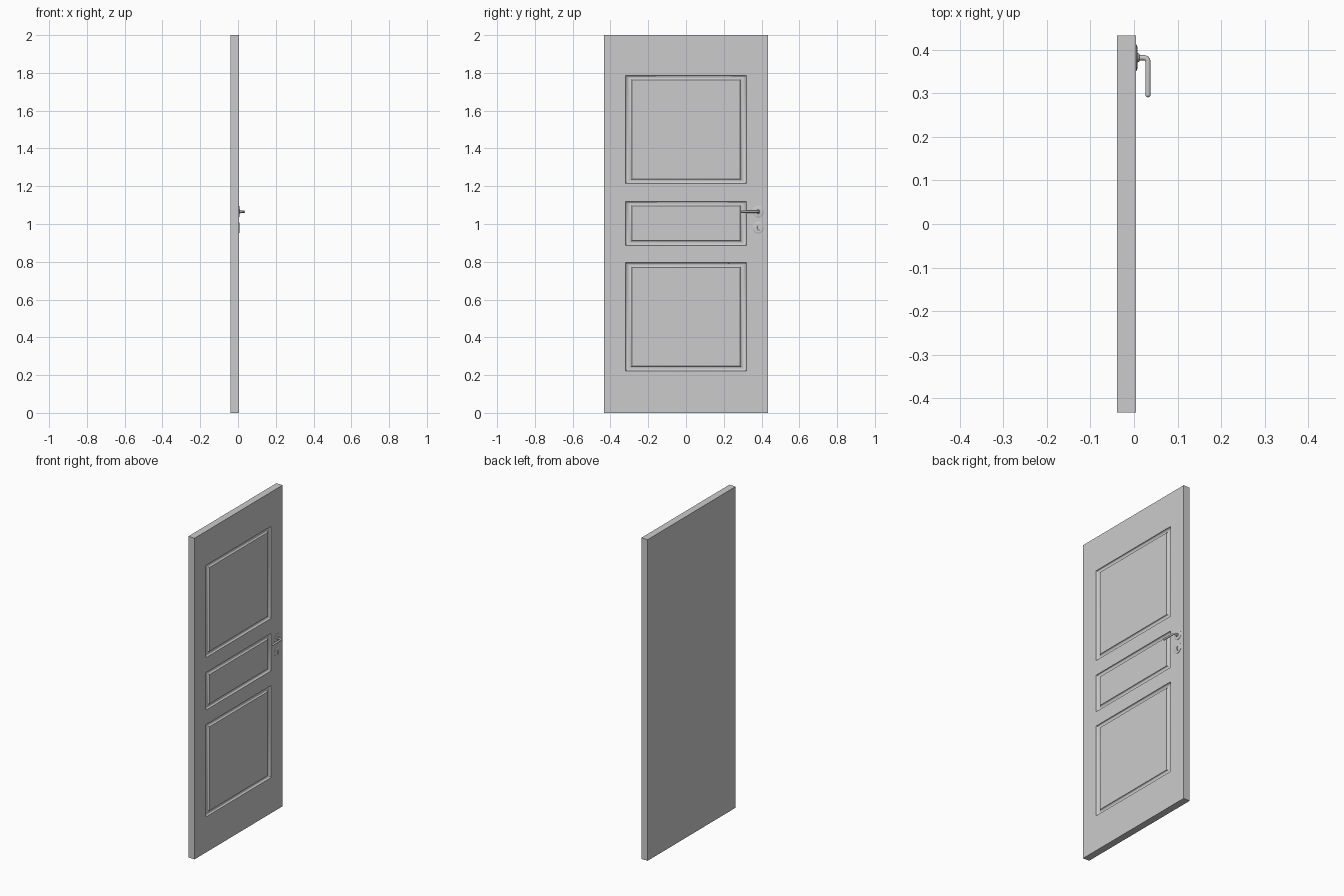
import bpy, bmesh, math
from mathutils import Vector

if "Cube" in bpy.data.objects:
    bpy.data.objects.remove(bpy.data.objects["Cube"])

FRONT, BACK, HW, H = 0.0045, -0.039, 0.433, 2.0
DEPTH, STEPS = 0.012, 10


def finish(name, bm, angle=35):
    bmesh.ops.remove_doubles(bm, verts=bm.verts, dist=1e-5)
    bmesh.ops.recalc_face_normals(bm, faces=bm.faces)
    mesh = bpy.data.meshes.new(name)
    bm.to_mesh(mesh)
    bm.free()
    ob = bpy.data.objects.new(name, mesh)
    bpy.context.collection.objects.link(ob)
    bpy.context.view_layer.objects.active = ob
    ob.select_set(True)
    bpy.ops.object.shade_smooth_by_angle(angle=math.radians(angle))
    ob.select_set(False)
    return ob


def face(bm, pts):
    bm.faces.new([bm.verts.new(p) for p in pts])


def rect(y0, y1, z0, z1, x):
    return [(x, y0, z0), (x, y1, z0), (x, y1, z1), (x, y0, z1)]


# Door slab: front grid whose centre cells carry a rounded groove and a flat panel
bm = bmesh.new()
ys = [-HW, -0.32, 0.32, HW]
zs = [0, 0.222, 0.795, 0.887, 1.12, 1.214, 1.787, H]
for i in range(3):
    for j in range(7):
        y0, y1, z0, z1 = ys[i], ys[i + 1], zs[j], zs[j + 1]
        if not (i == 1 and j % 2):
            face(bm, rect(y0, y1, z0, z1, FRONT))
            continue
        rings = []
        for k in range(STEPS + 1):
            a = math.pi * k / STEPS
            t = (1 - math.cos(a)) / 2
            w, v = 0.033 * t, 0.025 * t
            rings.append(rect(y0 + w, y1 - w, z0 + v, z1 - v,
                              FRONT - DEPTH * math.sin(a)))
        for a, b in zip(rings, rings[1:]):
            for n in range(4):
                m = (n + 1) % 4
                face(bm, [a[n], a[m], b[m], b[n]])
        face(bm, rings[-1])
# slab edges and back
for a, b in zip(ys, ys[1:]):
    for z in (0, H):
        face(bm, [(FRONT, a, z), (FRONT, b, z), (BACK, b, z), (BACK, a, z)])
for a, b in zip(zs, zs[1:]):
    for y in (-HW, HW):
        face(bm, [(FRONT, y, a), (FRONT, y, b), (BACK, y, b), (BACK, y, a)])
for a, b in zip(ys, ys[1:]):
    for c, d in zip(zs, zs[1:]):
        face(bm, rect(a, b, c, d, BACK))
finish("door_slab", bm)


def lathe(name, y, z, profile, seg=32):
    """Spin (x, radius) points about an axis pointing out of the door."""
    bm = bmesh.new()
    pts = [[(x, y + r * math.cos(2 * math.pi * s / seg), z + r * math.sin(2 * math.pi * s / seg))
            for s in range(seg)] for x, r in profile]
    for a, b in zip(pts, pts[1:]):
        for s in range(seg):
            t = (s + 1) % seg
            face(bm, [a[s], a[t], b[t], b[s]])
    face(bm, pts[0])
    face(bm, pts[-1])
    return finish(name, bm)


# Round plates for the handle and the key
HY, HZ, KZ = 0.382, 1.065, 0.98
plate = [(0.004, 0.03), (0.006, 0.03), (0.0072, 0.028), (0.0078, 0.024)]
lathe("handle_plate", HY, HZ, plate + [(0.0085, 0.011), (0.012, 0.009), (0.013, 0.006)])
key_plate = lathe("key_plate", HY, KZ, plate + [(0.008, 0.012)])

# Keyhole cut through the key plate
bm = bmesh.new()
outline = [(-0.003, -0.013), (0.003, -0.013)]
for k in range(13):
    a = math.radians(-60 + 300 * k / 12)
    outline.append((0.005 * math.cos(a), 0.005 + 0.005 * math.sin(a)))
f = bm.faces.new([bm.verts.new((0.002, HY + p, KZ + q)) for p, q in outline])
ext = bmesh.ops.extrude_face_region(bm, geom=[f])
bmesh.ops.translate(bm, vec=(0.012, 0, 0),
                    verts=[g for g in ext["geom"] if isinstance(g, bmesh.types.BMVert)])
cutter = finish("keyhole_cutter", bm)
cutter.hide_render = True
cutter.hide_viewport = True
cut = key_plate.modifiers.new("keyhole", 'BOOLEAN')
cut.object = cutter
cut.operation = 'DIFFERENCE'

# Lever: stem, rounded elbow and grip with a domed tip, as a swept tube
R, B, GX, TIP = 0.006, 0.009, 0.032, 0.291
path = [(0.004, HY, R), (GX - B, HY, R)]
for k in range(1, 9):
    a = math.pi / 2 * k / 8
    path.append((GX - B + B * math.sin(a), HY - B + B * math.cos(a), R))
for k in range(6):
    a = math.pi / 2 * k / 5.2
    path.append((GX, TIP + R - R * math.sin(a), R * math.cos(a)))
bm = bmesh.new()
rings = []
for i, (x, y, r) in enumerate(path):
    p, q = path[max(i - 1, 0)], path[min(i + 1, len(path) - 1)]
    d = Vector((q[0] - p[0], q[1] - p[1], 0)).normalized()
    side, up = Vector((-d.y, d.x, 0)), Vector((0, 0, 1))
    rings.append([Vector((x, y, HZ)) + r * (side * math.cos(math.pi * s / 8) + up * math.sin(math.pi * s / 8))
                  for s in range(16)])
for a, b in zip(rings, rings[1:]):
    for s in range(16):
        t = (s + 1) % 16
        face(bm, [a[s], a[t], b[t], b[s]])
face(bm, rings[0])
face(bm, rings[-1])
finish("lever_handle", bm)
